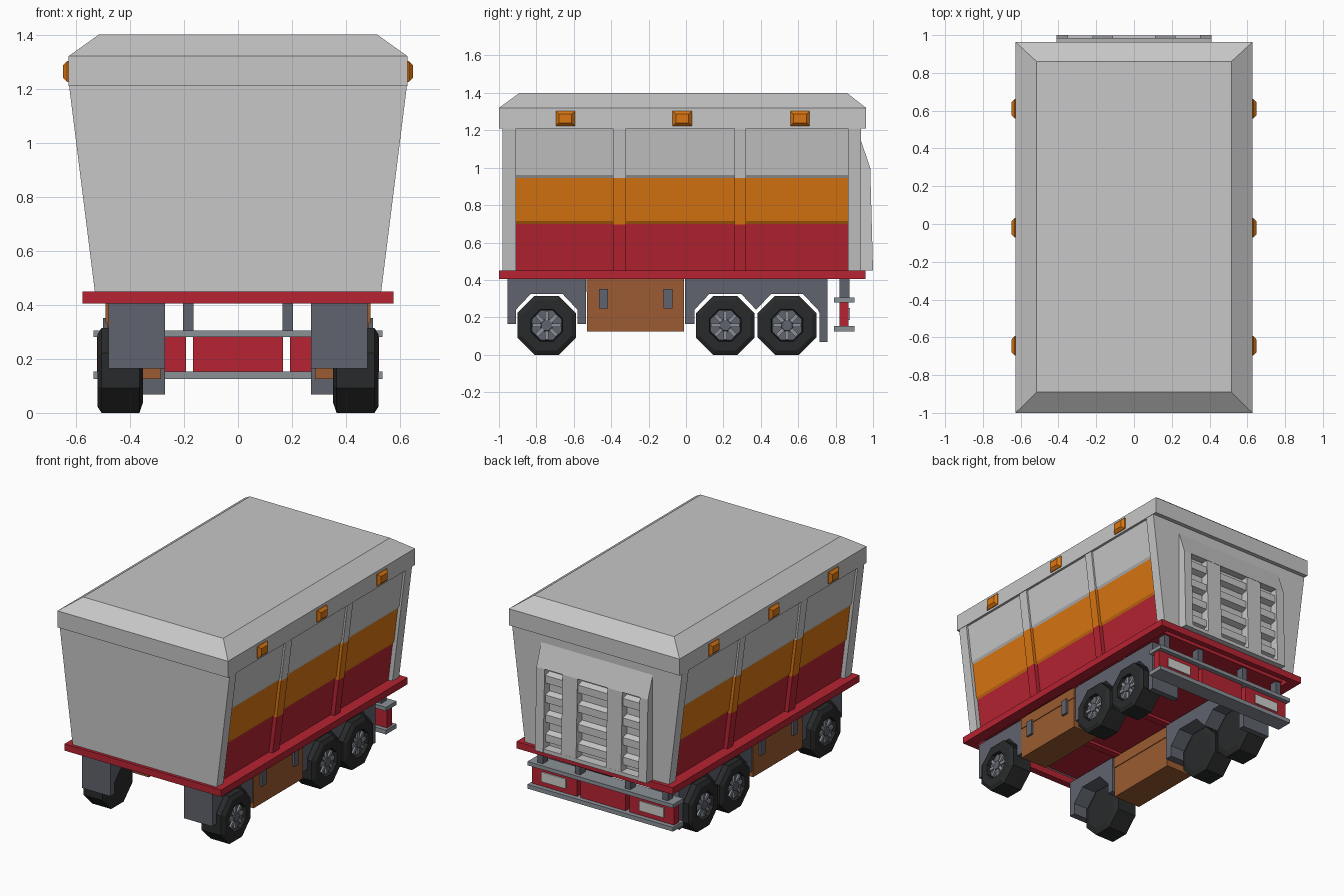
import bpy, bmesh, math

if "Cube" in bpy.data.objects:
    bpy.data.objects.remove(bpy.data.objects["Cube"])


def material(name, r, g, b):
    m = bpy.data.materials.new(name)
    m.diffuse_color = (r, g, b, 1)
    m.use_nodes = True
    m.node_tree.nodes["Principled BSDF"].inputs["Base Color"].default_value = m.diffuse_color
    return m


GREY = material("light grey", 0.57, 0.57, 0.57)
RED = material("red", 0.47, 0.017, 0.032)
ORANGE = material("orange", 0.70, 0.18, 0.006)
BROWN = material("brown", 0.33, 0.105, 0.032)
DARK = material("dark slate", 0.115, 0.126, 0.153)
STEEL = material("steel grey", 0.26, 0.285, 0.31)
TYRE = material("tyre black", 0.022, 0.023, 0.024)
LAMP = material("lamp white", 0.62, 0.62, 0.60)


def make(name, verts, faces, mats, rule=None, mirror=False):
    me = bpy.data.meshes.new(name)
    me.from_pydata(verts, [], faces)
    bm = bmesh.new()
    bm.from_mesh(me)
    bmesh.ops.remove_doubles(bm, verts=bm.verts, dist=1e-5)
    bmesh.ops.recalc_face_normals(bm, faces=bm.faces)
    if rule:
        for f in bm.faces:
            f.material_index = rule(f.calc_center_median())
    bm.to_mesh(me)
    bm.free()
    for m in (mats if isinstance(mats, list) else [mats]):
        me.materials.append(m)
    ob = bpy.data.objects.new(name, me)
    bpy.context.collection.objects.link(ob)
    if mirror:
        ob.modifiers.new("mirror", "MIRROR").use_mirror_merge = False
    return ob


def stack(name, rings, mats, **kw):
    """Skin a list of equal-length point rings and cap both ends."""
    n = len(rings[0])
    faces = [list(range(n)), list(range(n * (len(rings) - 1), n * len(rings)))]
    for k in range(len(rings) - 1):
        for i in range(n):
            j = (i + 1) % n
            faces.append([k * n + i, k * n + j, (k + 1) * n + j, (k + 1) * n + i])
    return make(name, [p for r in rings for p in r], faces, mats, **kw)


def along_y(name, xz, y0, y1, mats, **kw):
    return stack(name, [[(x, y, z) for x, z in xz] for y in (y0, y1)], mats, **kw)


def along_x(name, yz, x0, x1, mats, **kw):
    return stack(name, [[(x, y, z) for y, z in yz] for x in (x0, x1)], mats, **kw)


def box(name, x0, x1, y0, y1, z0, z1, mats, **kw):
    return along_x(name, [(y0, z0), (y1, z0), (y1, z1), (y0, z1)], x0, x1, mats, **kw)


# Hopper: tapered sides with stepped colour bands
def half_width(z):
    return 0.53 + 0.125 * (z - 0.45)


def band(c):
    return 0 if c.z < 0.70 else 1 if c.z < 0.945 else 2


BANDS = [RED, ORANGE, GREY]
steps = [(0.45, .03), (0.70, .03), (0.715, .022), (0.945, .022), (0.96, .014), (1.22, .014)]
side = [(half_width(z) - d, z) for z, d in steps]
for x_sign in (1, -1):  # each half carries its own banded side
    along_y("hopper_side", [(0, 0.45)] + [(x_sign * x, z) for x, z in side] + [(0, 1.22)],
            -0.93, 0.88, BANDS, rule=band)
slab = [(-half_width(0.45), 0.45), (half_width(0.45), 0.45),
        (half_width(1.22), 1.22), (-half_width(1.22), 1.22)]
along_y("hopper_front_wall", slab, -0.98, -0.91, GREY)
along_y("hopper_rear_wall", slab, 0.865, 0.935, GREY)

# Side posts between the panels, painted in the same bands
for y0, y1 in ((-0.39, -0.32), (0.26, 0.32)):
    rings = [[(half_width(z) - 0.06, y0, z), (half_width(z) - 0.002, y0, z),
              (half_width(z) - 0.002, y1, z), (half_width(z) - 0.06, y1, z)]
             for z in (0.45, 0.695, 0.945, 1.22)]
    stack("side_post", rings, BANDS, rule=band, mirror=True)

# Cover with sloped edges
stack("cover", [[(-x, y0, z), (x, y0, z), (x, y1, z), (-x, y1, z)] for x, y0, y1, z in
                ((0.627, -1, 0.963, 1.21), (0.627, -1, 0.963, 1.32), (0.515, -0.89, 0.86, 1.40))], GREY)

# Marker lamps on the cover rim
for y in (-0.645, -0.02, 0.61):
    rings = [[(x, y - a, 1.263 - b), (x, y + a, 1.263 - b), (x, y + a, 1.263 + b), (x, y - a, 1.263 + b)]
             for x, a, b in ((0.62, .051, .039), (0.632, .051, .039), (0.648, .034, .023))]
    stack("marker_lamp", rings, ORANGE, mirror=True)

# Tailgate: door frame, uprights and slats
door = [(0.93, 0.45), (1.0, 0.45), (0.985, 1.0), (0.93, 1.16)]
along_x("tailgate_jamb", door, 0.35, 0.41, GREY, mirror=True)
along_x("tailgate_header", [(0.93, 1.0), (0.985, 1.0), (0.93, 1.16)], -0.35, 0.35, GREY)
box("tailgate_sill", -0.35, 0.35, 0.93, 0.998, 0.45, 0.475, GREY)
along_x("tailgate_upright", [(0.93, 0.45), (0.998, 0.45), (0.983, 1.0), (0.93, 1.0)],
        0.11, 0.22, GREY, mirror=True)
for z in (0.54, 0.67, 0.80, 0.93):
    along_x("tailgate_slat", [(0.93, z - .04), (0.975, z - .025), (0.975, z + .025), (0.93, z + .04)],
            -0.35, 0.35, GREY)

# Platform: red rim, floor and cross members
box("platform_side_rail", 0.50, 0.575, -1, 0.96, 0.405, 0.45, RED, mirror=True)
box("platform_front_rail", -0.50, 0.50, -1, -0.955, 0.405, 0.45, RED)
box("platform_rear_rail", -0.50, 0.50, 0.92, 0.96, 0.405, 0.45, RED)
box("platform_floor", -0.50, 0.50, -0.91, 0.865, 0.425, 0.45, RED)
for y in (-0.5, 0.0, 0.45):
    box("cross_member", -0.50, 0.50, y - .025, y + .025, 0.407, 0.425, RED)


# Mudguards with angular wheel arches
def arch(y):
    return [(y - .165, 0.165), (y - .165, 0.24), (y - .085, 0.325),
            (y + .085, 0.325), (y + .165, 0.24), (y + .165, 0.165)]


along_x("front_mudguard", [(-0.955, 0.41), (-0.955, 0.165)] + arch(-0.745) + [(-0.535, 0.165), (-0.535, 0.41)],
        0.27, 0.48, DARK, mirror=True)
along_x("rear_mudguard", [(-0.005, 0.41), (-0.005, 0.165)] + arch(0.21)[:5] + arch(0.54)[1:5]
        + [(0.715, 0.22), (0.715, 0.068), (0.757, 0.068), (0.757, 0.41)], 0.27, 0.48, DARK, mirror=True)


# Wheels: eight-sided tyres with spoked hubs
def spin(name, profile, y, mat):
    rings = []
    for x, r in profile:
        rings.append([(x, y + r * math.cos(math.pi * (i + .5) / 4),
                       0.157 + r * math.sin(math.pi * (i + .5) / 4)) for i in range(8)])
    return stack(name, rings, mat, mirror=True)


for y in (-0.745, 0.21, 0.54):
    spin("tyre", [(0.352, 0.13), (0.365, 0.17), (0.505, 0.17), (0.52, 0.145), (0.52, 0.092), (0.49, 0.088)], y, TYRE)
    spin("wheel_disc", [(0.485, 0.09), (0.497, 0.085)], y, DARK)
    spin("wheel_hub", [(0.49, 0.036), (0.515, 0.03)], y, DARK)
    for i in range(8):
        a = math.pi * i / 4
        c, s = math.cos(a), math.sin(a)
        yz = [(y + r * c - w * s, 0.157 + r * s + w * c)
              for r, w in ((.026, -.010), (.076, -.010), (.076, .010), (.026, .010))]
        along_x("wheel_spoke", yz, 0.49, 0.509, STEEL, mirror=True)

# Storage boxes with lids and latches
box("storage_box", 0.285, 0.485, -0.53, -0.012, 0.125, 0.335, BROWN, mirror=True)
box("storage_box_lid", 0.28, 0.49, -0.532, -0.01, 0.335, 0.41, BROWN, mirror=True)
for y in (-0.44, -0.097):
    box("box_latch", 0.48, 0.50, y - .024, y + .024, 0.248, 0.352, DARK, mirror=True)

# Rear bumper: rails, hangers, red panels and lamps
box("bumper_top_rail", -0.535, 0.535, 0.79, 0.90, 0.28, 0.305, STEEL)
box("bumper_bottom_rail", -0.535, 0.535, 0.79, 0.90, 0.125, 0.153, STEEL)
box("bumper_hanger", 0.165, 0.203, 0.82, 0.875, 0.30, 0.41, DARK, mirror=True)
box("outer_bumper_hanger", 0.44, 0.48, 0.82, 0.875, 0.30, 0.41, DARK, mirror=True)
box("bumper_centre_panel", -0.166, 0.166, 0.82, 0.87, 0.15, 0.285, RED)
box("bumper_side_panel", 0.192, 0.522, 0.82, 0.87, 0.15, 0.285, RED, mirror=True)
box("rear_lamp", 0.27, 0.45, 0.869, 0.878, 0.185, 0.25, LAMP, mirror=True)
